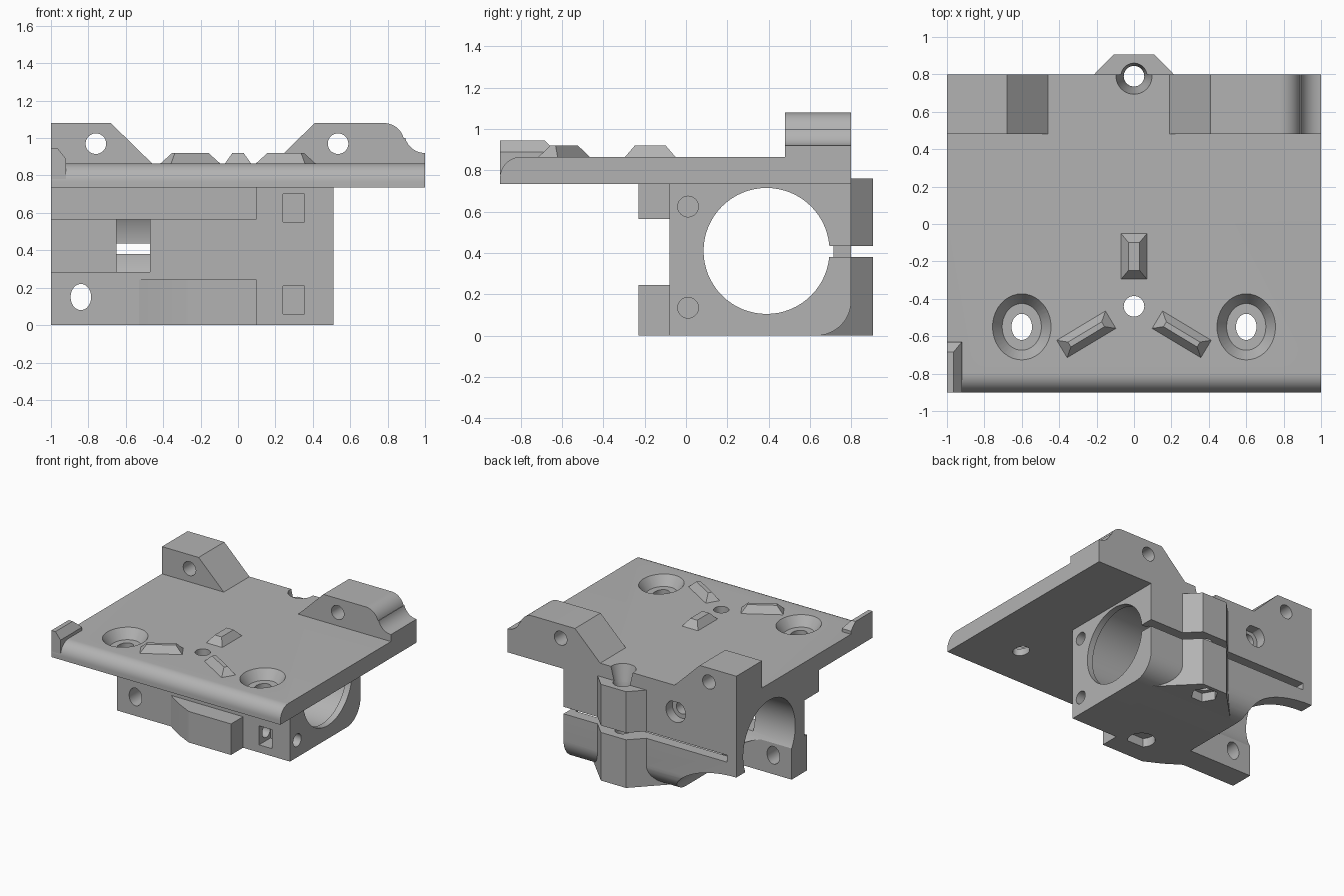
import bpy, bmesh
from math import sin, cos, pi, radians
from mathutils import Matrix, Vector

cube = bpy.data.objects.get("Cube")
if cube:
    bpy.data.objects.remove(cube, do_unlink=True)

grey = bpy.data.materials.new("mid grey")
grey.use_nodes = True
colour = (0.45, 0.45, 0.45, 1)
grey.diffuse_color = colour
grey.node_tree.nodes["Principled BSDF"].inputs["Base Color"].default_value = colour

AXES = {"x": lambda u, v, w: (w, u, v),
        "y": lambda u, v, w: (u, w, v),
        "z": lambda u, v, w: (u, v, w)}
parts = []


def loft(name, axis, start, end, outline, outline_end=None):
    """Solid between two matching outlines at start and end along an axis."""
    place = AXES[axis]
    bm = bmesh.new()
    low = [bm.verts.new(place(u, v, start)) for u, v in outline]
    high = [bm.verts.new(place(u, v, end)) for u, v in outline_end or outline]
    bm.faces.new(low)
    bm.faces.new(high)
    n = len(low)
    for i in range(n):
        j = (i + 1) % n
        bm.faces.new((low[i], low[j], high[j], high[i]))
    bmesh.ops.recalc_face_normals(bm, faces=bm.faces)
    mesh = bpy.data.meshes.new(name)
    bm.to_mesh(mesh)
    bm.free()
    mesh.materials.append(grey)
    obj = bpy.data.objects.new(name, mesh)
    bpy.context.collection.objects.link(obj)
    parts.append(obj)
    return obj


def arc(cu, cv, ru, rv, a, b, n=12):
    return [(cu + ru * cos(radians(a + (b - a) * i / n)),
             cv + rv * sin(radians(a + (b - a) * i / n))) for i in range(n + 1)]


def ring(cu, cv, ru, rv=None, n=40):
    return arc(cu, cv, ru, rv or ru, 0, 360, n)[:-1]


def rect(u0, u1, v0, v1):
    return [(u0, v0), (u1, v0), (u1, v1), (u0, v1)]


def cut(targets, axis, start, end, outline, outline_end=None):
    """Subtract a lofted solid from each target."""
    tool = loft("cutter", axis, start, end, outline, outline_end)
    tool.hide_render = True
    parts.remove(tool)
    for obj in targets:
        mod = obj.modifiers.new("cut", "BOOLEAN")
        mod.operation, mod.solver, mod.object = "DIFFERENCE", "EXACT", tool
        bpy.context.view_layer.update()
        graph = bpy.context.evaluated_depsgraph_get()
        mesh = bpy.data.meshes.new_from_object(obj.evaluated_get(graph))
        obj.modifiers.clear()
        obj.data = mesh
    bpy.data.objects.remove(tool, do_unlink=True)


# Top plate with rounded front edge
plate = loft("top_plate", "x", -1, 1,
             [(-.9, .735), (.8, .735), (.8, .865)] + arc(-.8, .765, .1, .1, 90, 180))
for x in (-.6, .6):
    cut([plate], "z", .79, .87, ring(x, -.55, .105, .125), ring(x, -.55, .16, .18))
    cut([plate], "z", .7, .9, ring(x, -.55, .055, .07))
cut([plate], "z", .7, .9, ring(0, -.44, .055))

# Bearing housing with rounded lower back edge
body = loft("bearing_housing", "x", -1, .51,
            [(-.08, 0)] + arc(.63, .17, .17, .17, -90, 0) + [(.8, .75), (-.08, .75)])
cut([body], "x", -1.1, .46, ring(.39, .41, .325, n=64))
cut([body], "x", .4, .6, ring(.39, .41, .305, n=64))

# Belt window and shallow recess in the front wall
cut([body], "y", -.2, .3, rect(-.65, -.47, .283, .565))
cut([body], "y", -.2, -.05, rect(-1.1, -.55, .283, .565))

# Curved relief under the rear wall
cut([body], "y", .11, .9,
    [(-1.1, -.1), (-.44, -.1)] + arc(-1, 0, .56, .28, 0, 90) + [(-1.1, .28)])

# Screw holes and nut slots
for z in (.135, .625):
    cut([body], "x", .15, .6, ring(.01, z, .05))
    cut([body], "y", -.2, .06, rect(.24, .355, z - .075, z + .075))
cut([body], "y", -.2, .3, ring(-.84, .15, .055, .07))
cut([body], "y", .72, .9, ring(-.47, .66, .085))
cut([body], "y", .5, .8, ring(-.47, .66, .05))
cut([body], "z", -.1, .07, ring(-.07, 0, .1, n=24))

# Front belt rails
upper = loft("upper_belt_rail", "z", .565, .74, rect(-1, .1, -.23, -.07))
lower = loft("lower_belt_rail", "z", 0, .245,
             [(-.53, -.08), (-.4, -.165), (-.27, -.23), (.1, -.23), (.1, -.07), (-.53, -.07)])

# Clamp boss with nut pocket and screw hole
boss = loft("clamp_boss", "z", 0, .76,
            [(-.37, .64), (.37, .64), (.11, .905), (-.11, .905)])
cut([boss], "x", -1.1, .6, ring(.39, .41, .325, n=64))
cut([body, boss], "x", -.92, .6, rect(.6, 1, .38, .435))
cut([body, boss], "z", -.1, .9, ring(0, .79, .055))
cut([body, boss], "z", -.1, .07, ring(0, .79, .1, n=6))
cut([plate, body, boss], "z", .7, .88, ring(0, .79, .055), ring(0, .79, .1))

# Rear hinge lugs
left_end = arc(.78, .97, .11, .11, 90, 15) + arc(1, 1.03, .11, .11, 195, 270)
right_lug = loft("right_rear_lug", "y", .48, .8,
                 [(-1, .8), (-.46, .8), (-.46, .865), (-.68, 1.08), (-1, 1.08)])
left_lug = loft("left_rear_lug", "y", .48, .8,
                [(1, .8), (.19, .8), (.19, .865), (.41, 1.08)] + left_end)
cut([right_lug], "y", .4, .9, ring(-.76, .97, .055))
cut([left_lug], "y", .4, .9, ring(.535, .97, .055))

# Corner stop at the front right
loft("corner_stop_base", "z", .78, .89, rect(-1, -.92, -.9, -.63))
loft("corner_stop_top", "z", .89, .945,
     rect(-1, -.92, -.9, -.63), rect(-1, -.965, -.9, -.685))

# Raised locating wedges
for name, x, y, turn, length, width in (("rear_wedge", 0, -.173, 90, .27, .16),
                                        ("right_wedge", -.255, -.59, 31, .33, .13),
                                        ("left_wedge", .255, -.59, -31, .33, .13)):
    a, b = length / 2, width / 2
    wedge = loft(name, "z", .85, .92, rect(-a, a, -b, b),
                 rect(-a + .06, a - .06, -b + .05, b - .05))
    wedge.data.transform(Matrix.Translation(Vector((x, y, 0)))
                         @ Matrix.Rotation(radians(turn), 4, "Z"))

# Smooth the curves, keep the machined edges crisp
bpy.ops.object.select_all(action="DESELECT")
for obj in parts:
    obj.select_set(True)
bpy.context.view_layer.objects.active = plate
bpy.ops.object.shade_smooth_by_angle(angle=pi / 7)
